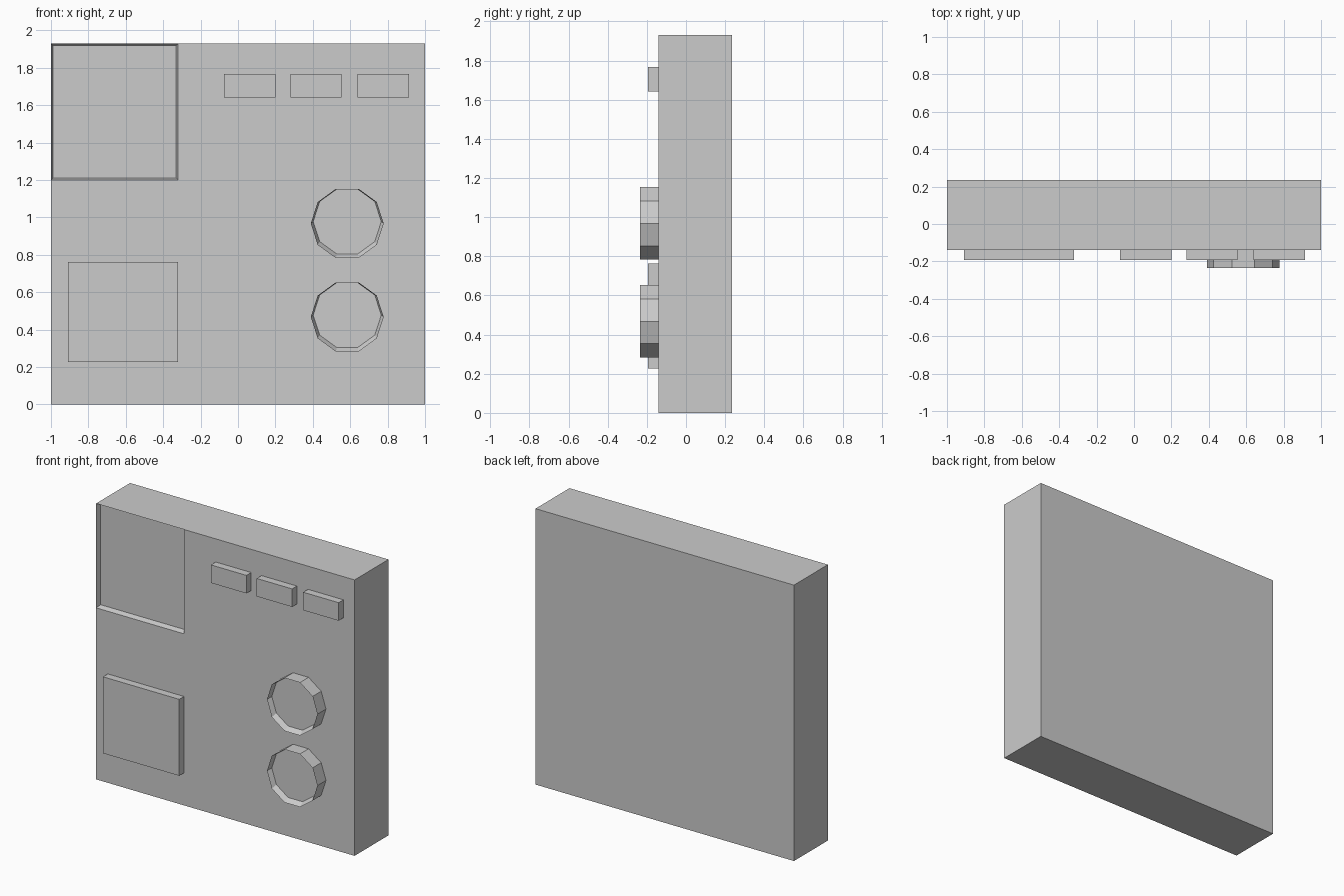
import bpy, bmesh, math
from mathutils import Vector, Matrix

if "Cube" in bpy.data.objects:
    bpy.data.objects.remove(bpy.data.objects["Cube"])

FRONT, BACK, TOP = -0.14, 0.235, 1.93


def finish(name, bm):
    bmesh.ops.recalc_face_normals(bm, faces=bm.faces)
    mesh = bpy.data.meshes.new(name)
    bm.to_mesh(mesh)
    bm.free()
    obj = bpy.data.objects.new(name, mesh)
    bpy.context.collection.objects.link(obj)


def box_bmesh(x0, x1, y0, y1, z0, z1):
    bm = bmesh.new()
    m = Matrix.Translation(((x0 + x1) / 2, (y0 + y1) / 2, (z0 + z1) / 2))
    m = m @ Matrix.Diagonal((x1 - x0, y1 - y0, z1 - z0, 1))
    bmesh.ops.create_cube(bm, size=1, matrix=m)
    return bm


def sink(bm, face, thickness, depth, lift=0.0):
    """Inset a front face, then push it back to form a sloped recess."""
    bmesh.ops.inset_individual(bm, faces=[face], thickness=thickness, depth=0)
    bmesh.ops.translate(bm, verts=face.verts, vec=(0, depth, lift))


# Main slab with the shallow recess in its upper left corner
bm = box_bmesh(-1, 1, FRONT, BACK, 0, TOP)
for co, no in (((-0.32, 0, 0), (1, 0, 0)), ((0, 0, 1.2), (0, 0, 1))):
    bmesh.ops.bisect_plane(bm, geom=bm.verts[:] + bm.edges[:] + bm.faces[:],
                           plane_co=co, plane_no=no)
target = Vector((-0.66, FRONT, 1.565))
corner = min(bm.faces, key=lambda f: (f.calc_center_median() - target).length)
sink(bm, corner, 0.016, 0.035)
finish("panel_body", bm)

# Raised square plate at lower left
finish("raised_plate", box_bmesh(-0.91, -0.32, -0.193, FRONT, 0.227, 0.762))

# Row of three buttons
for i, x in enumerate((0.063, 0.417, 0.777)):
    finish(f"button_{i + 1}",
           box_bmesh(x - 0.137, x + 0.137, -0.193, FRONT, 1.642, 1.768))

# Two ten-sided dials with dished fronts
for name, z in (("upper_dial", 0.968), ("lower_dial", 0.468)):
    bm = bmesh.new()
    m = Matrix.Translation((0.584, (FRONT - 0.235) / 2, z)) @ Matrix.Rotation(math.pi / 2, 4, 'X')
    bmesh.ops.create_cone(bm, cap_ends=True, segments=10, radius1=0.195,
                          radius2=0.195, depth=0.095, matrix=m)
    top_vert = max(bm.verts, key=lambda v: v.co.z + 0.001 * v.co.x)
    flat = math.degrees(math.atan2(top_vert.co.z - z, top_vert.co.x - 0.584))
    if abs(flat - 90) < 1:  # keep an edge, not a point, at the top
        bmesh.ops.rotate(bm, verts=bm.verts, cent=(0.584, 0, z),
                         matrix=Matrix.Rotation(math.pi / 10, 3, 'Y'))
    face = min(bm.faces, key=lambda f: f.calc_center_median().y)
    sink(bm, face, 0.013, 0.035, 0.01)
    finish(name, bm)
